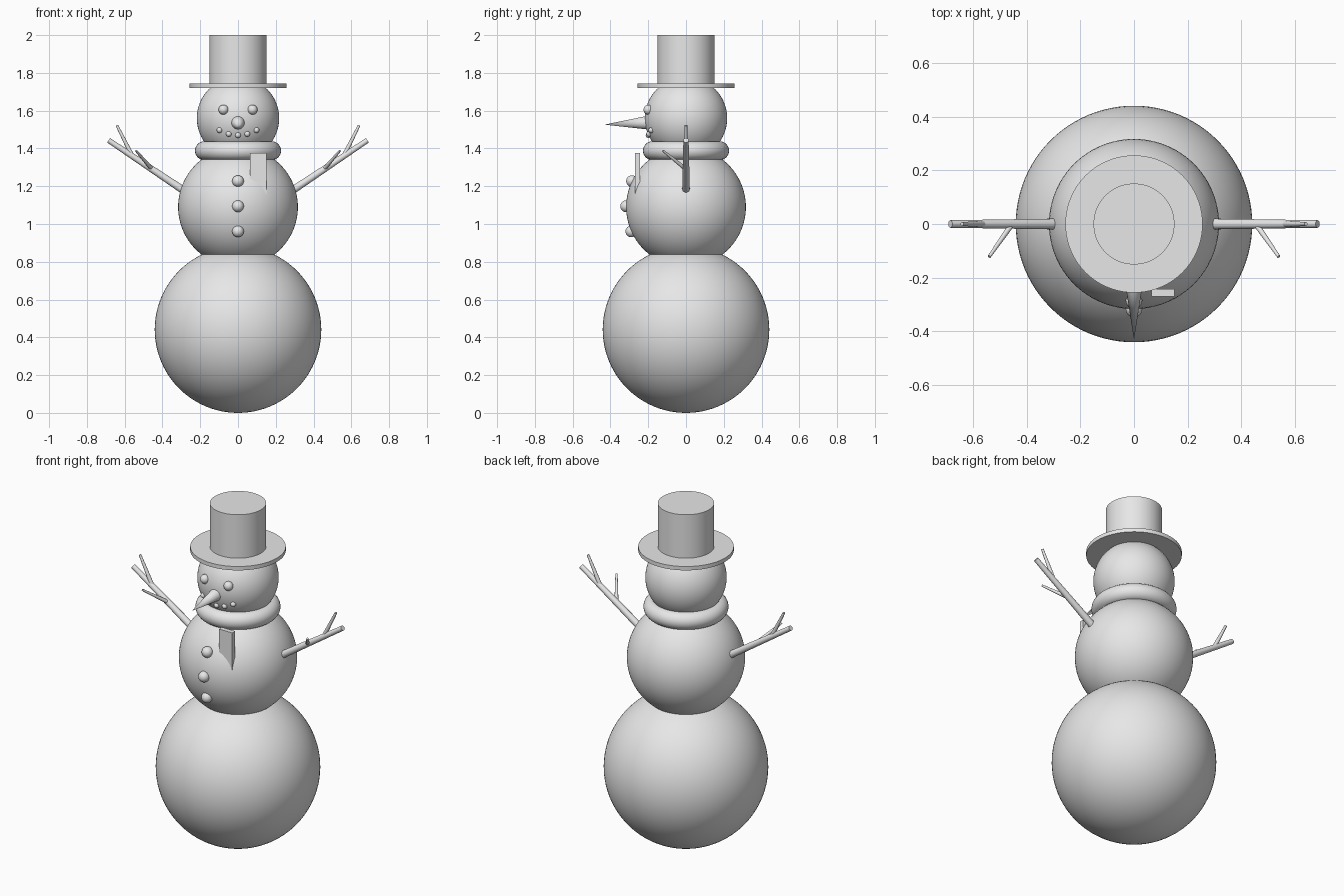
import bpy
import math
from mathutils import Vector

cube = bpy.data.objects.get("Cube")
if cube:
    bpy.data.objects.remove(cube, do_unlink=True)

GREY = (0.8, 0.8, 0.8, 1.0)
mat = bpy.data.materials.new("plain grey")
mat.use_nodes = True
mat.diffuse_color = GREY
mat.node_tree.nodes["Principled BSDF"].inputs["Base Color"].default_value = GREY


def finish(name):
    obj = bpy.context.object
    obj.name = name
    obj.data.materials.append(mat)
    bpy.ops.object.shade_smooth_by_angle(angle=math.radians(35))
    return obj


def ball(name, center, radius, segments=64):
    bpy.ops.mesh.primitive_uv_sphere_add(
        segments=segments, ring_count=segments // 2, radius=radius, location=center)
    return finish(name)


def rod(name, start, end, r_start, r_end, sides=16):
    """Tapered round bar from start to end."""
    a, b = Vector(start), Vector(end)
    bpy.ops.mesh.primitive_cone_add(
        vertices=sides, radius1=r_start, radius2=r_end, depth=(b - a).length,
        location=(a + b) / 2, rotation=(b - a).to_track_quat('Z', 'Y').to_euler())
    return finish(name)


def on_front(x, z, center_z, radius):
    """Point on the front of a sphere centred on the z axis."""
    return (x, -math.sqrt(radius ** 2 - x ** 2 - (z - center_z) ** 2), z)


# Three snowballs
CHEST_Z, CHEST_R = 1.09, 0.317
HEAD_Z, HEAD_R = 1.56, 0.218
ball("base_snowball", (0, 0, 0.441), 0.441, 96)
ball("chest_snowball", (0, 0, CHEST_Z), CHEST_R, 96)
ball("head", (0, 0, HEAD_Z), HEAD_R, 80)

# Top hat
rod("hat_brim", (0, 0, 1.72), (0, 0, 1.743), 0.256, 0.256, 96)
rod("hat_crown", (0, 0, 1.74), (0, 0, 2.0), 0.151, 0.151, 96)

# Scarf ring and hanging tail
bpy.ops.mesh.primitive_torus_add(
    major_segments=80, minor_segments=24, major_radius=0.178,
    minor_radius=0.05, location=(0, 0, 1.388))
finish("scarf_ring")
bpy.ops.mesh.primitive_cube_add(size=1, location=(0.108, -0.257, 1.235))
bpy.context.object.scale = (0.087, 0.028, 0.28)
bpy.ops.object.transform_apply(location=False, rotation=False, scale=True)
finish("scarf_tail")

# Nose
rod("nose", (0, -0.19, 1.537), (0, -0.432, 1.526), 0.038, 0.0, 32)

# Chest buttons
for i, z in enumerate((1.227, 1.094, 0.961)):
    ball(f"button_{i + 1}", on_front(0, z, CHEST_Z, CHEST_R), 0.031, 24)

# Mouth pebbles
for i in range(5):
    x = (i - 2) * 0.049
    z = 1.47 + 2.8 * x ** 2
    ball(f"mouth_pebble_{i + 1}", on_front(x, z, HEAD_Z, HEAD_R), 0.015, 16)

# Eyes and twig arms on both sides
for side, s in (("left", 1), ("right", -1)):
    ball(f"{side}_eye", on_front(s * 0.077, 1.605, HEAD_Z, HEAD_R), 0.026, 24)
    rod(f"{side}_arm", (s * 0.297, 0, 1.184), (s * 0.685, 0, 1.443), 0.02, 0.014)
    rod(f"{side}_upper_twig", (s * 0.56, 0, 1.36), (s * 0.641, 0, 1.522), 0.012, 0.007)
    rod(f"{side}_front_twig", (s * 0.455, 0, 1.29), (s * 0.54, -0.122, 1.388), 0.011, 0.006)
